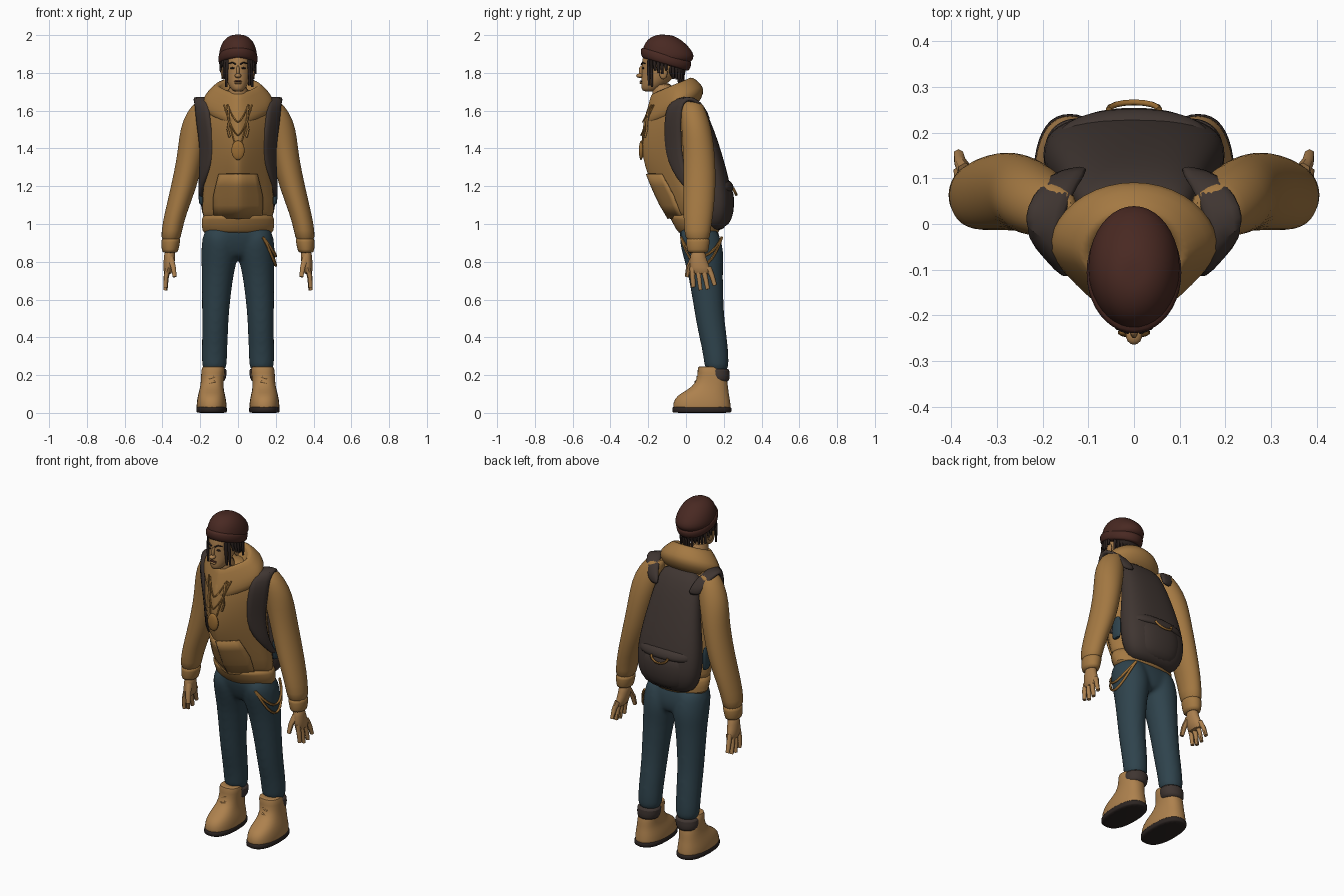
import bpy, bmesh, math, random
from mathutils import Vector
from mathutils.bvhtree import BVHTree

random.seed(4)
default_cube = bpy.data.objects.get("Cube")
if default_cube:
    bpy.data.objects.remove(default_cube)


def material(name, *rgb):
    made = bpy.data.materials.new(name)
    made.use_nodes = True
    made.diffuse_color = (*rgb, 1)
    made.node_tree.nodes["Principled BSDF"].inputs["Base Color"].default_value = (*rgb, 1)
    return made


tan_cotton = material("tan cotton", .37, .19, .055)
skin = material("skin", .4, .21, .075)
boot_leather = material("boot leather", .42, .22, .075)
denim = material("blue denim", .028, .056, .073)
maroon_knit = material("maroon knit", .066, .022, .016)
pack_canvas = material("pack canvas", .05, .036, .031)
brass = material("brass", .32, .15, .033)
dark_hair = material("dark hair", .022, .014, .012)
dark_rubber = material("dark rubber", .025, .018, .016)


def finish(name, mesh, colour, mirror=False, smooth_level=0, thickness=0):
    """Wrap a mesh in an object with its colour, shading and modifiers."""
    part = bpy.data.objects.new(name, mesh)
    bpy.context.collection.objects.link(part)
    mesh.materials.clear()
    mesh.materials.append(colour)
    bpy.ops.object.select_all(action="DESELECT")
    part.select_set(True)
    bpy.context.view_layer.objects.active = part
    bpy.ops.object.shade_smooth_by_angle(angle=math.radians(60))
    if thickness:
        part.modifiers.new("Thickness", "SOLIDIFY").thickness = thickness
        part.modifiers["Thickness"].offset = 0
    if smooth_level:
        part.modifiers.new("Rounding", "SUBSURF").levels = smooth_level
        part.modifiers["Rounding"].render_levels = smooth_level
    if mirror:
        part.modifiers.new("Other side", "MIRROR")
    return part


def surface(name, colour, rows, closed=False, **options):
    """Join rows of points into a sheet, or into a capped tube when closed."""
    bm = bmesh.new()
    grid = [[bm.verts.new(point) for point in row] for row in rows]
    count = len(rows[0])
    for low, high in zip(grid, grid[1:]):
        for i in range(count if closed else count - 1):
            j = (i + 1) % count
            bm.faces.new((low[i], low[j], high[j], high[i]))
    if closed:
        bm.faces.new(grid[0])
        bm.faces.new(grid[-1])
    bmesh.ops.recalc_face_normals(bm, faces=bm.faces)
    mesh = bpy.data.meshes.new(name)
    bm.to_mesh(mesh)
    bm.free()
    return finish(name, mesh, colour, **options)


def loft(name, colour, rings, pinch=0, tilt=0, box=1, sides=20, smooth_level=1, **options):
    """Stack rings given as height, centre x, front y, back y, half width."""
    rows = []
    for z, x, front, back, half in rings:
        row = []
        for i in range(sides):
            angle = math.tau * i / sides
            c, s = math.cos(angle), math.sin(angle)
            c = math.copysign(abs(c) ** box, c)
            s = math.copysign(abs(s) ** box, s)
            if s < 0:
                c += pinch * (math.copysign(1 + s, c) - c)
            depth = s * (back - front) / 2
            row.append((x + half * c, (front + back) / 2 + depth, z + tilt * depth))
        rows.append(row)
    return surface(name, colour, rows, closed=True, smooth_level=smooth_level, **options)


def cord(name, colour, points, radius, taper=1, **options):
    """Round cord through points, narrowing towards its end."""
    curve = bpy.data.curves.new(name, "CURVE")
    curve.dimensions = "3D"
    curve.bevel_depth, curve.bevel_resolution = radius, 1
    curve.use_fill_caps = True
    spline = curve.splines.new("POLY")
    spline.points.add(len(points) - 1)
    for i, (target, point) in enumerate(zip(spline.points, points)):
        target.co = (*point, 1)
        target.radius = 1 + (taper - 1) * i / (len(points) - 1)
    helper = bpy.data.objects.new(name + " path", curve)
    bpy.context.collection.objects.link(helper)
    graph = bpy.context.evaluated_depsgraph_get()
    mesh = bpy.data.meshes.new_from_object(helper.evaluated_get(graph))
    bpy.data.objects.remove(helper)
    return finish(name, mesh, colour, **options)


def blob(name, colour, centre, size, **options):
    bm = bmesh.new()
    bmesh.ops.create_uvsphere(bm, u_segments=14, v_segments=8, radius=1)
    bmesh.ops.scale(bm, vec=size, verts=bm.verts)
    bmesh.ops.translate(bm, vec=centre, verts=bm.verts)
    mesh = bpy.data.meshes.new(name)
    bm.to_mesh(mesh)
    bm.free()
    return finish(name, mesh, colour, **options)


# Hooded top: body, hem, hood, sleeves and cuffs
body = loft("hoodie_body", tan_cotton, [
    (1, 0, -.07, .17, .185), (1.05, 0, -.11, .17, .2), (1.2, 0, -.18, .16, .19),
    (1.3, 0, -.22, .15, .185), (1.4, 0, -.24, .14, .187), (1.5, 0, -.235, .12, .195),
    (1.6, 0, -.215, .08, .185), (1.67, 0, -.18, .04, .14), (1.72, 0, -.14, 0, .06)], pinch=.78)
loft("hoodie_hem", tan_cotton, [
    (.95, 0, -.035, .17, .18), (.955, 0, -.045, .18, .195), (1.03, 0, -.085, .18, .2),
    (1.06, 0, -.1, .17, .188)], pinch=.3)
hood = loft("hood", tan_cotton, [
    (1.56, 0, -.21, .05, .15), (1.6, 0, -.225, .085, .185), (1.65, 0, -.215, .1, .195),
    (1.69, 0, -.2, .075, .168), (1.735, 0, -.185, .035, .12), (1.735, 0, -.17, .015, .1),
    (1.66, 0, -.165, 0, .08)], pinch=.65, tilt=.42)
loft("sleeve", tan_cotton, [
    (1.655, .165, -.01, .07, .04), (1.635, .182, -.03, .09, .06), (1.55, .213, -.028, .125, .083),
    (1.45, .235, -.02, .145, .079), (1.35, .253, -.015, .155, .071), (1.2, .285, -.015, .16, .07),
    (1.05, .333, -.015, .145, .058), (.96, .352, -.01, .13, .055),
    (.9, .357, 0, .125, .05)], mirror=True)
loft("sleeve_cuff", tan_cotton, [
    (.93, .354, .0, .125, .05), (.91, .356, 0, .127, .051), (.86, .36, .005, .12, .045),
    (.845, .36, .01, .115, .037)], mirror=True)

bpy.context.view_layer.update()
graph = bpy.context.evaluated_depsgraph_get()
chest_trees = [BVHTree.FromObject(item, graph) for item in (body, hood)]


def on_chest(x, z, gap=.006):
    """Point just in front of the hooded top."""
    hits = [tree.ray_cast(Vector((x, -1, z)), Vector((0, 1, 0)))[0] for tree in chest_trees]
    return Vector((x, min(hit.y for hit in hits if hit) - gap, z))


# Front pocket with its centre seam
pocket_rows = [(1.03, .125), (1.1, .13), (1.15, .128), (1.2, .117), (1.265, .1)]
surface("front_pocket", tan_cotton, [
    [on_chest(half * step / 5, z) for step in range(-5, 6)] for z, half in pocket_rows],
    thickness=.009)
cord("pocket_seam", pack_canvas, [on_chest(0, z, .01) for z, half in pocket_rows], .0015)

# Necklaces, pendant and drawstrings
for drop, width in ((1.39, .06), (1.47, .075), (1.54, .055)):
    steps = [i / 8 for i in range(-8, 9)]
    cord("necklace", brass, [
        on_chest(width * t, drop + (1.63 - drop) * abs(t) ** 1.6) for t in steps], .004)
blob("pendant", brass, on_chest(0, 1.39), (.036, .012, .052))
cord("drawstring", tan_cotton, [
    on_chest(.05 + .01 * math.sin(3 * i), 1.62 - .04 * i, .01) for i in range(5)], .006, mirror=True)

# Hands
loft("palm", skin, [
    (.87, .36, .03, .1, .028), (.82, .362, .02, .105, .031), (.77, .368, .02, .128, .029),
    (.73, .372, .03, .135, .02)], mirror=True)
for i, length in enumerate((.08, .095, .09, .07)):
    y = .035 + .028 * i
    cord("finger", skin, [
        (.37, y, .77), (.381, y + .006 * i, .77 - length * .6),
        (.384, y + .01 * i + .004, .745 - length)], .016, .7, mirror=True)
cord("thumb", skin, [(.355, .04, .82), (.342, .015, .77), (.335, .005, .72)], .018, .65, mirror=True)

# Jeans: hips and legs fused into one garment, with rolled cuffs
hips = loft("jeans_hips", denim, [
    (1, 0, -.04, .16, .17), (.95, 0, -.037, .175, .186), (.9, 0, -.025, .187, .18),
    (.85, 0, -.005, .185, .12), (.81, 0, .02, .17, .06)], box=.85)
jeans = loft("jeans", denim, [
    (.98, .1, -.02, .16, .07), (.93, .098, -.04, .183, .093), (.86, .096, -.025, .2, .1),
    (.8, .1, -.008, .2, .096), (.74, .107, .008, .196, .085), (.6, .116, .034, .199, .076),
    (.5, .12, .049, .204, .071), (.4, .122, .069, .218, .069), (.3, .125, .093, .227, .068),
    (.2, .125, .098, .23, .068)], mirror=True)
hips.select_set(True)
bpy.ops.object.join()
fuse = jeans.modifiers.new("Fuse", "REMESH")
fuse.mode, fuse.voxel_size, fuse.use_smooth_shade = "VOXEL", .011, True
jeans.modifiers.new("Soften", "SMOOTH").iterations = 8
loft("jeans_cuff", pack_canvas, [
    (.235, .125, .11, .222, .057), (.23, .125, .103, .232, .069), (.175, .13, .105, .232, .067),
    (.16, .13, .12, .222, .05)], mirror=True)

# Boots: upper, laces and sole
loft("boot_upper", boot_leather, [
    (.02, .14, -.068, .238, .078), (.022, .14, -.07, .239, .08), (.055, .14, -.07, .237, .08),
    (.092, .14, -.05, .23, .073), (.12, .14, .005, .225, .065), (.16, .137, .055, .222, .06),
    (.215, .132, .062, .205, .064), (.25, .13, .06, .17, .06),
    (.245, .13, .09, .15, .04)], box=.85, mirror=True)
loft("boot_sole", dark_rubber, [
    (0, .14, -.07, .24, .079), (.003, .14, -.075, .243, .082), (.03, .14, -.075, .243, .082),
    (.033, .14, -.07, .238, .079)], box=.82, mirror=True)
for i in range(4):
    z, y = .13 + .026 * i, .035 + .01 * i
    cord("boot_lace", boot_leather, [
        (.1, y + .03, z), (.125, y + .005, z + .01), (.15, y + .005, z), (.175, y + .03, z + .01)],
        .005, mirror=True)

# Hip chains on the left side
for drop in (.15, .1):
    chain = []
    for i in range(13):
        t = i / 12
        angle = math.radians(-60 + 115 * t)
        chain.append((.2 * math.cos(angle) ** .6, .085 + .128 * math.sin(angle),
                      .93 - drop * math.sin(math.pi * t)))
    cord("hip_chain", brass, chain, .007)

# Backpack: bag, front pouch, lid, side pouches, handle and straps
loft("backpack_bag", pack_canvas, [
    (.965, 0, .11, .18, .1), (.985, 0, .09, .215, .16), (1.06, 0, .07, .245, .197),
    (1.15, 0, .06, .245, .203), (1.25, 0, .05, .225, .195), (1.36, 0, .05, .195, .175),
    (1.5, 0, .02, .15, .15), (1.6, 0, 0, .105, .13), (1.645, 0, 0, .06, .095)], box=.78)
loft("backpack_pouch", pack_canvas, [
    (.98, 0, .12, .21, .09), (1.02, 0, .12, .245, .14), (1.1, 0, .12, .258, .155),
    (1.17, 0, .12, .253, .15), (1.2, 0, .12, .235, .13)], box=.9)
loft("backpack_lid", pack_canvas, [
    (1.17, 0, .1, .245, .165), (1.18, 0, .1, .255, .175), (1.21, 0, .1, .252, .173),
    (1.24, 0, .1, .225, .155)], box=.9)
loft("side_pouch", denim, [
    (1.1, .193, .06, .11, .01), (1.12, .196, .05, .12, .013), (1.2, .196, .05, .12, .013),
    (1.24, .193, .06, .11, .008)], mirror=True)
cord("backpack_handle", brass, [
    (.055 * math.cos(math.pi * i / 8), .25 + .016 * math.sin(math.pi * i / 8),
     1.19 - .035 * math.sin(math.pi * i / 8)) for i in range(9)], .007)
strap_path = [
    (.13, .12, 1.54, .04, -.01), (.165, .085, 1.625, .042, 0), (.195, .03, 1.665, .042, .008),
    (.198, -.03, 1.66, .04, .03), (.19, -.062, 1.62, .038, .042), (.184, -.07, 1.55, .038, .045),
    (.172, -.07, 1.47, .038, .047), (.162, -.066, 1.38, .038, .046),
    (.177, -.04, 1.28, .026, .037), (.195, .01, 1.2, .008, .025), (.194, .07, 1.14, .002, .02)]
surface("backpack_strap", pack_canvas, [
    [(x + side * dx, y + side * dy, z) for side in (-1, 0, 1)] for x, y, z, dx, dy in strap_path],
    thickness=.028, smooth_level=1, mirror=True)

# Neck and head
loft("neck", skin, [
    (1.58, 0, -.16, -.03, .06), (1.66, 0, -.175, -.06, .054), (1.76, 0, -.19, -.07, .052)])
loft("head", skin, [
    (1.7, 0, -.225, -.16, .022), (1.715, 0, -.238, -.14, .04), (1.75, 0, -.238, -.09, .058),
    (1.79, 0, -.236, -.05, .069), (1.84, 0, -.236, -.03, .074), (1.9, 0, -.23, -.03, .078),
    (1.94, 0, -.2, -.05, .05)])
blob("nose_tip", skin, (0, -.243, 1.785), (.018, .021, .012))
blob("nose_bridge", skin, (0, -.234, 1.81), (.009, .016, .03))
blob("upper_lip", maroon_knit, (0, -.236, 1.756), (.022, .009, .004))
blob("lower_lip", skin, (0, -.236, 1.746), (.019, .011, .006))
blob("ear", skin, (.078, -.12, 1.8), (.012, .022, .034), mirror=True)
blob("eye", dark_hair, (.029, -.227, 1.825), (.013, .006, .005), mirror=True)
cord("eyebrow", dark_hair, [
    (.012, -.236, 1.845), (.03, -.231, 1.855), (.049, -.217, 1.849)], .005, .6, mirror=True)

# Locks of hair hanging from under the cap, shorter around the ears
for i in range(26):
    angle = math.radians(-48 + 276 * i / 25)
    c, s = math.cos(angle), math.sin(angle)
    end = random.uniform(1.72, 1.78)
    if -.45 < s < .35:
        end += .07
    cord("hair_lock", dark_hair, [
        (.08 * c, -.12 + .1 * s, 1.87), (.09 * c, -.12 + .106 * s, (1.87 + end) / 2),
        (.094 * c, -.118 + .103 * s, end)], .012, .5)
blob("back_hair", dark_hair, (0, -.06, 1.82), (.073, .06, .05))

# Knit cap with a slouched back and a turned-up brim
loft("knit_cap", maroon_knit, [
    (1.85, 0, -.23, .02, .095), (1.885, 0, -.235, .045, .103), (1.915, 0, -.232, .04, .1),
    (1.95, 0, -.22, .012, .09), (1.98, 0, -.195, -.025, .07), (1.998, 0, -.16, -.06, .042),
    (2.002, 0, -.13, -.09, .02)], tilt=-.06)
loft("cap_brim", maroon_knit, [
    (1.842, 0, -.23, .01, .094), (1.849, 0, -.239, .018, .104), (1.887, 0, -.243, .033, .107),
    (1.905, 0, -.234, .03, .099)], tilt=-.29)
